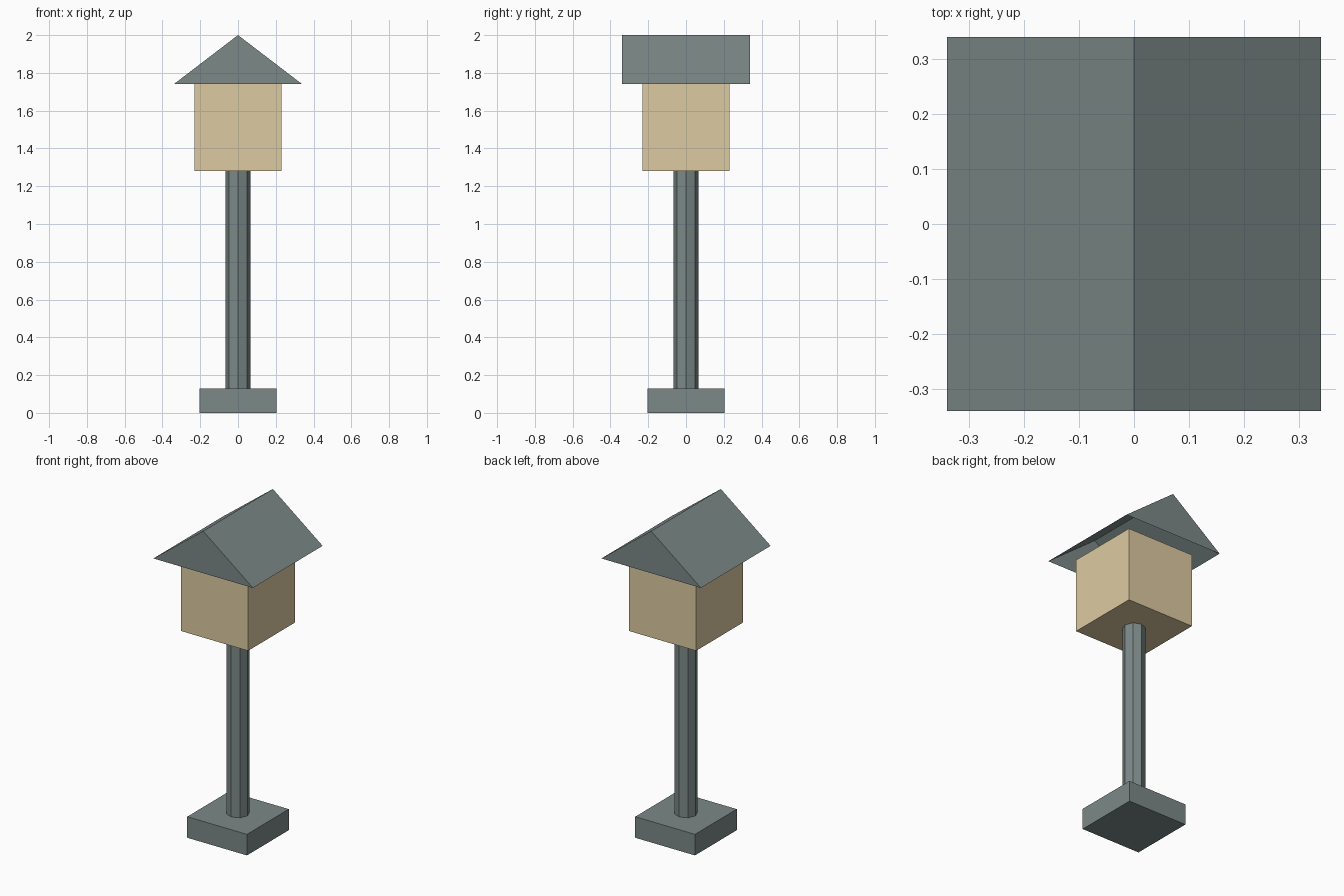
import bpy, bmesh
from math import pi

if "Cube" in bpy.data.objects:
    bpy.data.objects.remove(bpy.data.objects["Cube"])


def material(name, rgb):
    m = bpy.data.materials.new(name)
    m.diffuse_color = (*rgb, 1.0)
    m.use_nodes = True
    m.node_tree.nodes["Principled BSDF"].inputs["Base Color"].default_value = m.diffuse_color
    return m


SLATE = material("slate", (0.20, 0.25, 0.245))
CREAM = material("cream", (0.72, 0.59, 0.36))


def block(name, width, z0, z1, mat):
    bpy.ops.mesh.primitive_cube_add(size=1, location=(0, 0, (z0 + z1) / 2))
    ob = bpy.context.object
    ob.name = name
    ob.dimensions = (width, width, z1 - z0)
    bpy.ops.object.transform_apply(location=False, rotation=False, scale=True)
    ob.data.materials.append(mat)


# Square foot and house body
block("base", 0.408, 0.0, 0.13, SLATE)
block("house_box", 0.46, 1.28, 1.74, CREAM)

# Eight-sided post, corners on the axes
bpy.ops.mesh.primitive_cylinder_add(vertices=8, radius=0.066, depth=1.15,
                                    location=(0, 0, 0.705))
post = bpy.context.object
post.name = "post"
post.data.materials.append(SLATE)

# Gabled roof: two slopes and two gable ends, open underneath
HALF, EAVE, RIDGE = 0.34, 1.74, 2.0
bm = bmesh.new()
front, back = [[bm.verts.new((x, y, z)) for x, z in
                ((-HALF, EAVE), (HALF, EAVE), (0, RIDGE))]
               for y in (-HALF, HALF)]
bm.faces.new(front)
bm.faces.new(back[::-1])
bm.faces.new((front[1], back[1], back[2], front[2]))
bm.faces.new((front[2], back[2], back[0], front[0]))
mesh = bpy.data.meshes.new("roof")
bm.to_mesh(mesh)
bm.free()
mesh.materials.append(SLATE)
bpy.context.collection.objects.link(bpy.data.objects.new("roof", mesh))
